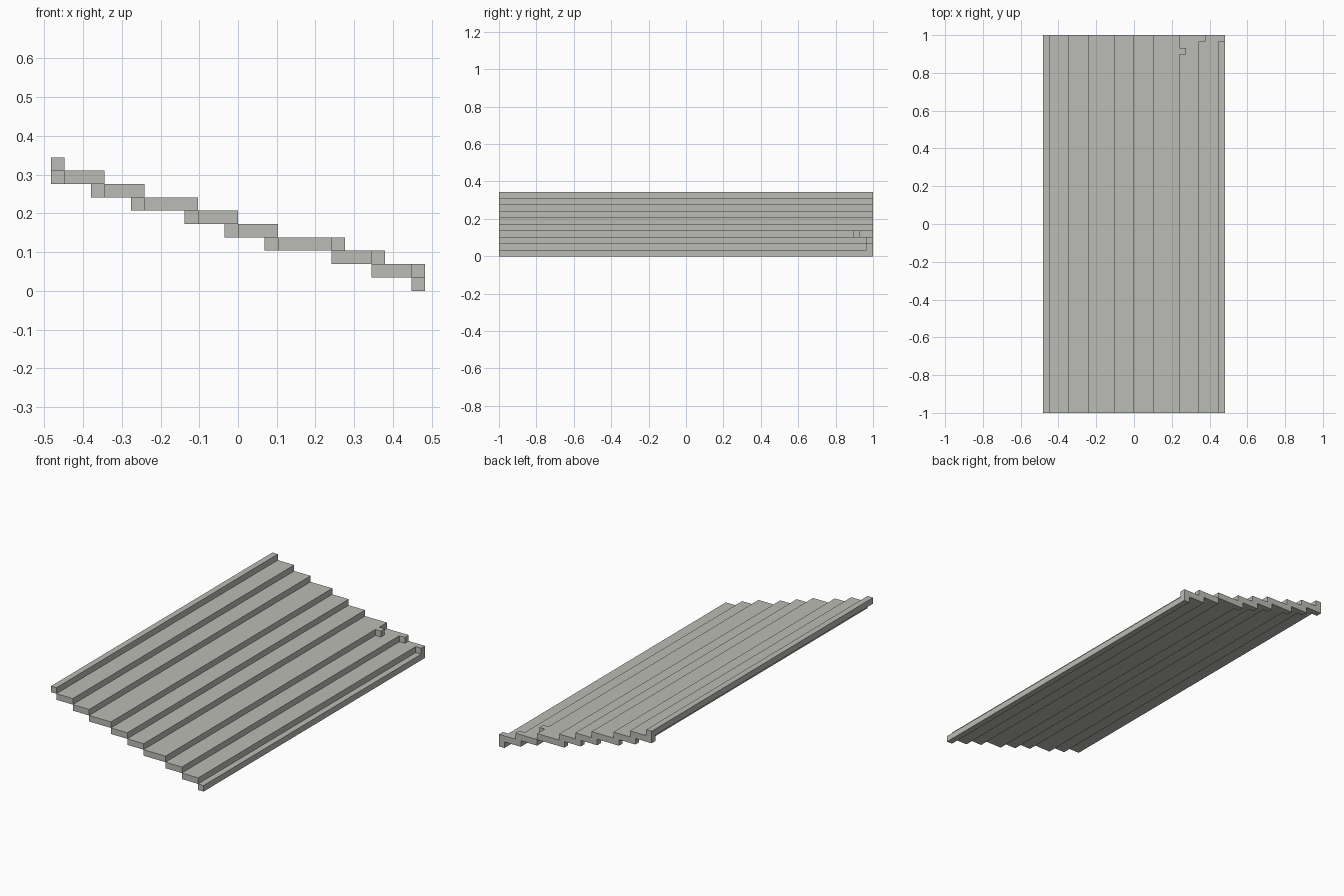
import bpy, bmesh
from mathutils import Matrix, Vector

if "Cube" in bpy.data.objects:
    bpy.data.objects.remove(bpy.data.objects["Cube"])

U = 2 / 58  # one block: the model is 28 x 58 x 10 blocks

grey = bpy.data.materials.new("warm_grey")
grey.diffuse_color = (0.5, 0.5, 0.465, 1)
grey.use_nodes = True
grey.node_tree.nodes["Principled BSDF"].inputs["Base Color"].default_value = grey.diffuse_color


def block(name, x0, x1, y0, y1, level):
    """Box one block high, given in block units."""
    size = Vector((x1 - x0, y1 - y0, 1)) * U
    centre = Vector(((x0 + x1) / 2 - 14, (y0 + y1) / 2 - 29, level + 0.5)) * U
    bm = bmesh.new()
    bmesh.ops.create_cube(bm, size=1, matrix=Matrix.Translation(centre) @ Matrix.Diagonal(size).to_4x4())
    mesh = bpy.data.meshes.new(name)
    bm.to_mesh(mesh)
    bm.free()
    mesh.materials.append(grey)
    bpy.context.collection.objects.link(bpy.data.objects.new(name, mesh))


# long treads stepping down from left to right
edges = [0, 1, 4, 7, 11, 14, 17, 21, 24, 27, 28]
for i in range(10):
    block(f"tread_{i + 1}", edges[i], edges[i + 1], 0, 58, 9 - i)

# small blocks tying each tread to the one above, below its outer edge
for i in range(1, 7):
    block(f"lower_tie_{i}", edges[i] - 1, edges[i], 57, 58, 9 - i)

# small blocks lying on the next tread down, the first set in from the end
for i, y in ((6, 55), (7, 57), (8, 57)):
    block(f"upper_tie_{i}", edges[i + 1], edges[i + 1] + 1, y, y + 1, 9 - i)
